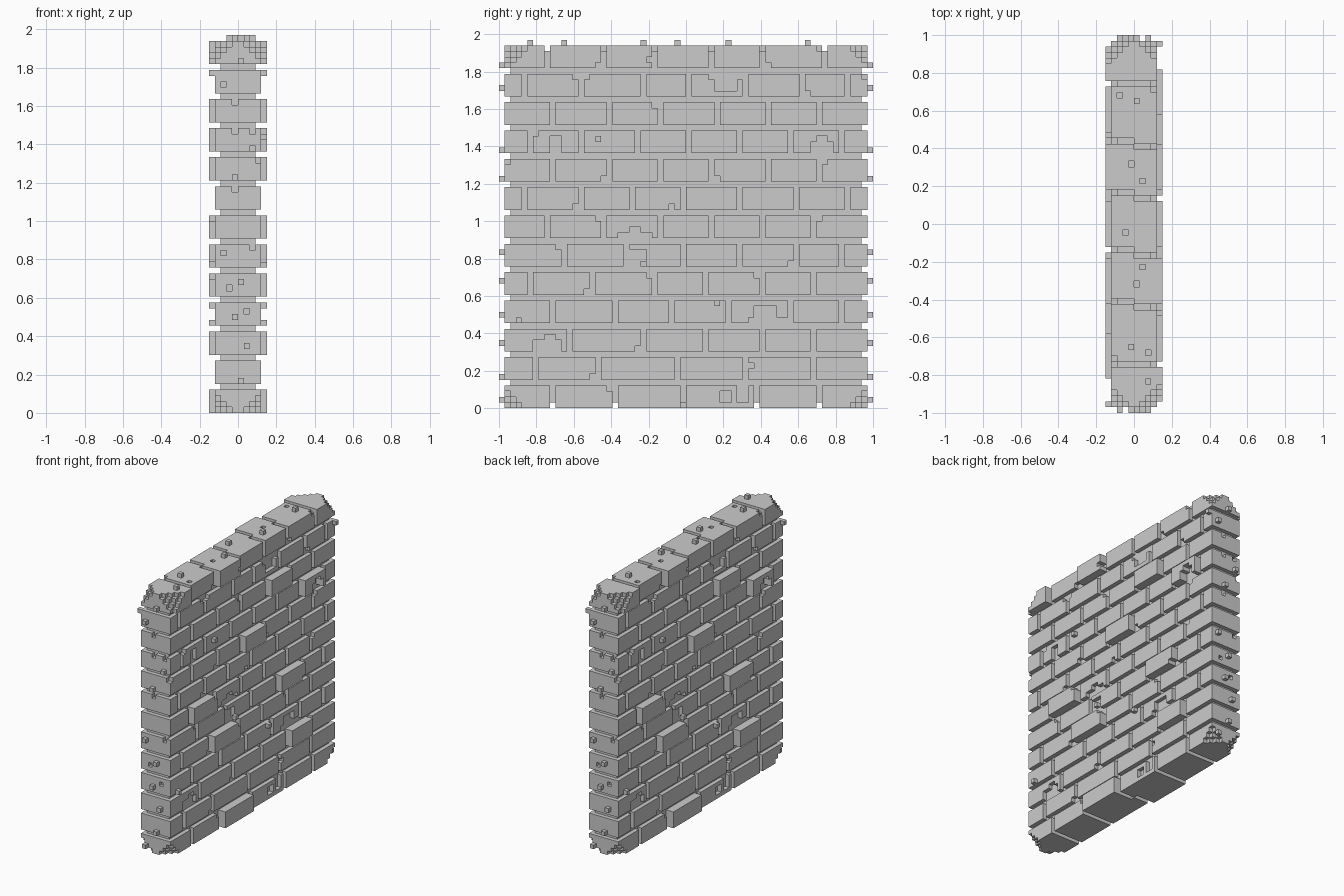
import bpy, bmesh

if "Cube" in bpy.data.objects:
    bpy.data.objects.remove(bpy.data.objects["Cube"])

U = 2 / 66          # size of one block unit
PITCH, TALL = 5, 4  # course spacing and brick height in units

# start of each one-unit mortar gap along y, bottom course first
GAPS = [
    [-24, -13, -1, 12, 23], [-27, -16, -2, 10, 22], [-21, -8, 3, 13, 22],
    [-24, -13, -3, 7, 18, 27], [-28, -17, -6, 3, 13, 22], [-22, -11, -1, 9, 19, 27],
    [-25, -15, -5, 4, 13, 22], [-29, -19, -10, -1, 9, 19, 28], [-24, -14, -5, 4, 14, 23],
    [-28, -19, -9, 0, 9, 18, 27], [-24, -14, -5, 5, 14, 23],
    [-29, -19, -8, 0, 10, 20, 28], [-25, -15, -6, 4, 13, 24]]
# raised bricks: (course, brick start)
PROUD = {(0, -12), (2, 14), (4, -16), (5, 10), (6, -24), (8, -4),
         (9, 19), (10, 6), (12, -14), (12, -32)}

core, bricks, bumps = set(), set(), set()


def box(x0, x1, y0, y1, z0, z1):
    return {(x, y, z) for x in range(x0, x1) for y in range(y0, y1) for z in range(z0, z1)}


def turned(cells):
    """Half turn about z: the two wall faces match."""
    return {(-1 - x, -1 - y, z) for x, y, z in cells}


# bricks on one half of the wall
for row, gaps in enumerate(GAPS):
    z = row * PITCH
    starts = [-32] + [g + 1 for g in gaps]
    for y0, y1 in zip(starts, gaps + [32]):
        bricks |= box(0, 5 if (row, y0) in PROUD else 4, y0, y1, z, z + TALL)

# broken patches in the bricks (y0, y1, z0, z1)
for c in [(4, 10, 58, 59), (5, 9, 56, 58), (22, 26, 45, 47), (23, 25, 47, 48),
          (-27, -26, 48, 49), (-24, -22, 45, 48), (-12, -6, 30, 31), (-10, -8, 31, 32),
          (-10, -7, 25, 28), (11, 18, 15, 16), (12, 16, 16, 18),
          (-27, -22, 10, 12), (-25, -23, 12, 13), (6, 8, 1, 3), (9, 11, 1, 4)]:
    bricks -= box(3, 5, *c)
# chipped brick corners (y, z)
for y, z in [(-20, 58), (-18, 58), (21, 55), (-6, 53), (-32, 43), (-15, 40), (5, 40),
             (24, 43), (-20, 35), (-3, 35), (-16, 33), (23, 33), (-23, 28), (18, 25),
             (-18, 20), (-7, 23), (12, 23), (-9, 10), (-17, 5), (11, 7), (-14, 3),
             (-16, 60), (-7, 61), (14, 60), (23, 63)]:
    bricks -= box(3, 5, y, y + 1, z, z + 1)
# small pits in the wall end
for x, z in [(-2, 21), (1, 17), (-1, 53), (-1, 48), (2, 48), (-1, 38), (2, 28)]:
    turned_pit = (-1 - x, 31, z)
    bricks.discard((x, -32, z))
    bricks.discard(turned_pit)

bricks |= turned(bricks)
for x, z in [(-2, 21), (1, 17), (-1, 53), (-1, 48), (2, 48), (-1, 38), (2, 28)]:
    bricks -= {(x, -32, z), (-1 - x, 31, z)}


# stepped wear on the eight outer corners
def worn(x, y, z):
    dx, dy = 3 - (x if x >= 0 else -1 - x), 31 - (y if y >= 0 else -1 - y)
    return dx + dy + min(z, 63 - z) <= 2


bricks = {c for c in bricks if not worn(*c)}

# pits on the top
for x, y in [(-3, 22), (-1, 10), (0, -11), (2, -23)]:
    bricks.discard((x, y, 63))

# bumps on the ends, faces and top
for x, z in [(0, 60), (-3, 56), (2, 45), (-1, 40), (-3, 27), (0, 22), (-1, 16),
             (1, 11), (0, 5), (-3, 1)]:
    bumps.add((x, -33, z))
for y, z in [(-16, 47), (31, 58), (-30, 15), (5, 18), (-4, 0), (-8, 25)]:
    bumps.add((4, y, z))
bumps |= turned(bumps)
bumps |= {(x, y, 64) for x, y in [(0, 21), (1, 7), (-2, -2), (1, -8), (-1, -22), (2, -28)]}

# mortar body, slightly inside the bricks
core = box(-3, 3, -31, 31, 1, 63)
bricks -= core
bumps -= bricks
solid = core | bricks | bumps

# unit-block sides: outward step and its four corners
SIDES = [((1, 0, 0), [(1, 0, 0), (1, 1, 0), (1, 1, 1), (1, 0, 1)]),
         ((-1, 0, 0), [(0, 0, 0), (0, 0, 1), (0, 1, 1), (0, 1, 0)]),
         ((0, 1, 0), [(0, 1, 0), (0, 1, 1), (1, 1, 1), (1, 1, 0)]),
         ((0, -1, 0), [(0, 0, 0), (1, 0, 0), (1, 0, 1), (0, 0, 1)]),
         ((0, 0, 1), [(0, 0, 1), (1, 0, 1), (1, 1, 1), (0, 1, 1)]),
         ((0, 0, -1), [(0, 0, 0), (0, 1, 0), (1, 1, 0), (1, 0, 0)])]


def build(name, cells):
    """Skin the visible sides of a set of blocks and merge flat areas."""
    bm = bmesh.new()
    verts = {}
    for x, y, z in sorted(cells):
        for (dx, dy, dz), corners in SIDES:
            if (x + dx, y + dy, z + dz) in solid:
                continue
            quad = []
            for a, b, c in corners:
                k = (x + a, y + b, z + c)
                if k not in verts:
                    verts[k] = bm.verts.new([v * U for v in k])
                quad.append(verts[k])
            bm.faces.new(quad)
    bmesh.ops.dissolve_limit(bm, angle_limit=0.02, verts=bm.verts[:], edges=bm.edges[:])
    me = bpy.data.meshes.new(name)
    bm.to_mesh(me)
    bm.free()
    bpy.context.collection.objects.link(bpy.data.objects.new(name, me))


build("mortar_core", core)
for row in range(len(GAPS)):
    z = row * PITCH
    build(f"brick_course_{row + 1}", {c for c in bricks if z <= c[2] < z + TALL})
build("stone_bumps", bumps)
